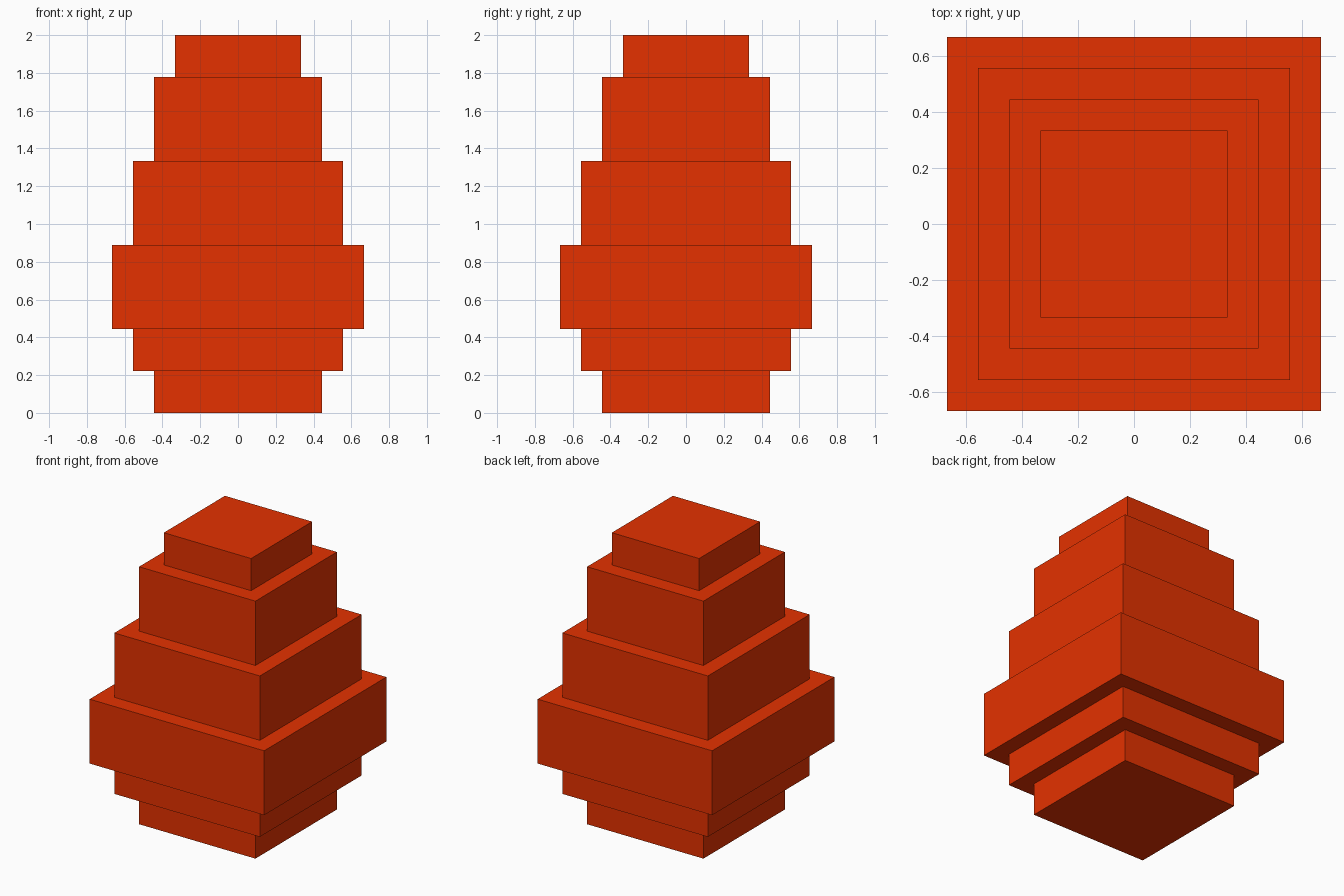
import bpy

cube = bpy.data.objects.get("Cube")
if cube:
    bpy.data.objects.remove(cube, do_unlink=True)

UNIT = 1 / 9  # all tiers snap to this step

# Single flat colour
red = bpy.data.materials.new("orange_red")
red.use_nodes = True
colour = (0.78, 0.031, 0.0, 1)
red.diffuse_color = colour
red.node_tree.nodes["Principled BSDF"].inputs["Base Color"].default_value = colour


def add_tier(name, half_width, bottom, height):
    """Square block standing at the given level, in step units."""
    bpy.ops.mesh.primitive_cube_add(size=1, location=(0, 0, (bottom + height / 2) * UNIT))
    tier = bpy.context.object
    tier.name = name
    side = 2 * half_width * UNIT
    tier.scale = (side, side, height * UNIT)
    bpy.ops.object.transform_apply(location=False, rotation=False, scale=True)
    tier.data.materials.append(red)


# Tiers from the ground up: name, half width, height
tiers = [
    ("base_tier", 4, 2),
    ("lower_tier", 5, 2),
    ("widest_tier", 6, 4),
    ("middle_tier", 5, 4),
    ("upper_tier", 4, 4),
    ("top_tier", 3, 2),
]
level = 0
for name, half_width, height in tiers:
    add_tier(name, half_width, level, height)
    level += height
